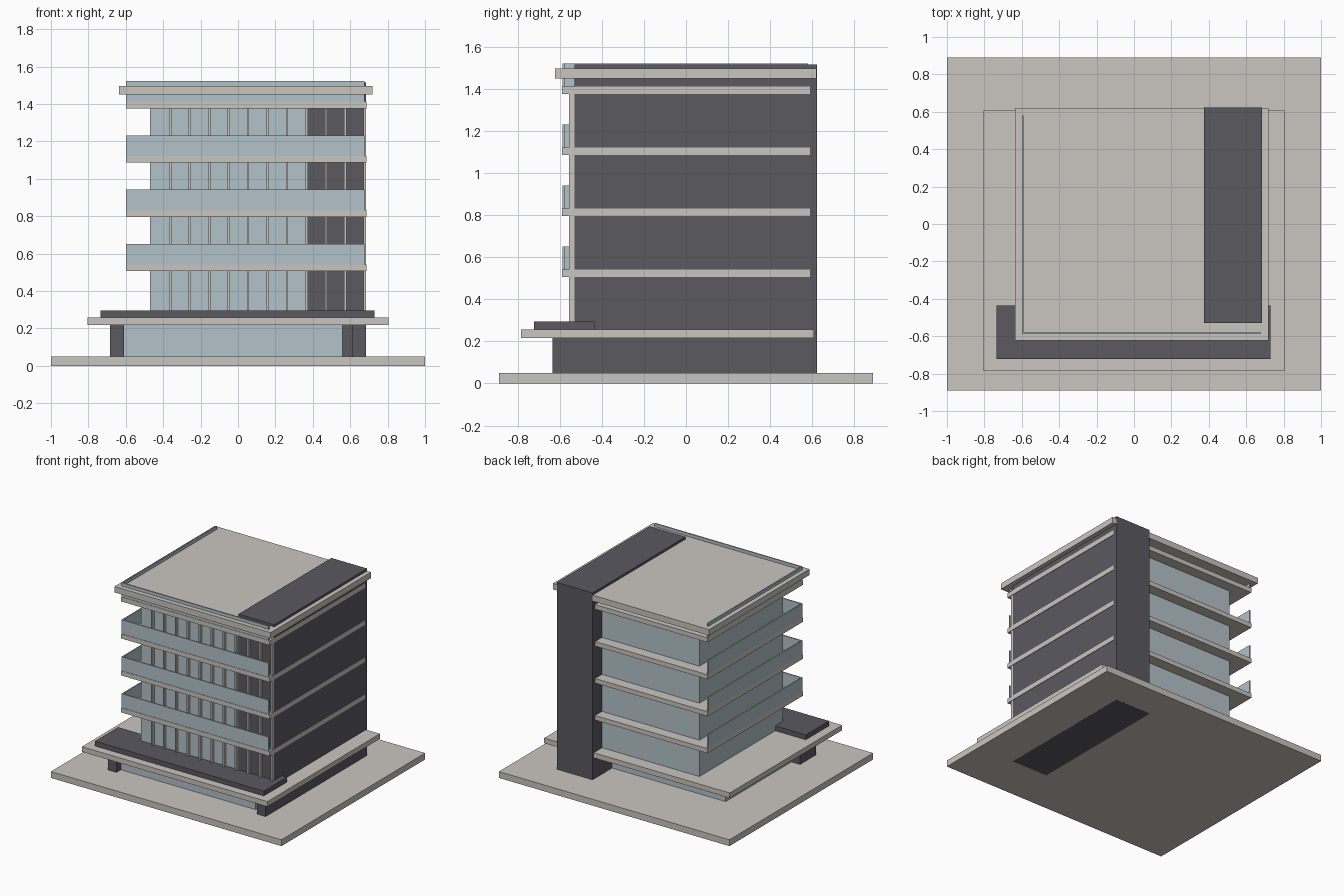
import bpy

cube = bpy.data.objects.get("Cube")
if cube:
    bpy.data.objects.remove(cube, do_unlink=True)


def material(name, colour):
    m = bpy.data.materials.new(name)
    m.use_nodes = True
    m.diffuse_color = (*colour, 1)
    m.node_tree.nodes["Principled BSDF"].inputs["Base Color"].default_value = (*colour, 1)
    return m


stone = material("pale stone", (0.59, 0.56, 0.52))
glass = material("blue grey glass", (0.45, 0.54, 0.59))
dark = material("dark cladding", (0.103, 0.1, 0.118))


def box(name, mat, x, y, z):
    """Axis-aligned box from (min, max) pairs."""
    corners = [(a, b, c) for a in x for b in y for c in z]
    faces = [(0, 1, 3, 2), (4, 6, 7, 5), (0, 4, 5, 1),
             (2, 3, 7, 6), (0, 2, 6, 4), (1, 5, 7, 3)]
    mesh = bpy.data.meshes.new(name)
    mesh.from_pydata(corners, [], faces)
    mesh.materials.append(mat)
    obj = bpy.data.objects.new(name, mesh)
    bpy.context.collection.objects.link(obj)
    return obj


# Site and dark service core, which reaches the underside of the plinth
box("plinth", stone, (-1, 1), (-0.89, 0.89), (0, 0.05))
box("service_core", dark, (0.375, 0.685), (-0.53, 0.622), (-0.0005, 1.515))

# Ground floor
box("ground_floor_glazing", glass, (-0.61, 0.56), (-0.58, 0.38), (0.05, 0.217))
for side, x in (("right", (-0.685, -0.61)), ("left", (0.61, 0.684))):
    box(side + "_entrance_pier", dark, x, (-0.635, -0.435), (0.05, 0.217))
box("ground_floor_slab", stone, (-0.805, 0.805), (-0.785, 0.608), (0.217, 0.257))
box("entrance_canopy", dark, (-0.735, 0.73), (-0.722, -0.435), (0.257, 0.295))

# Upper floors
box("upper_glazing", glass, (-0.47, 0.375), (-0.529, 0.505), (0.257, 1.45))

# Balcony slabs with front and side balustrades
for i in range(4):
    z = 0.506 + i * 0.29
    label = "_" + str(i + 1)
    box("balcony_slab" + label, stone, (-0.6, 0.688), (-0.59, 0.59), (z, z + 0.036))
    rail = (z + 0.036, z + 0.146)
    box("front_balustrade" + label, glass, (-0.59, 0.676), (-0.587, -0.577), rail)
    box("side_balustrade" + label, glass, (-0.6, -0.59), (-0.587, 0.58), rail)

# Vertical facade fins
for i in range(11):
    x = -0.362 + i * 0.104
    box("facade_fin_" + str(i + 1), stone, (x - 0.006, x + 0.006),
        (-0.555, -0.525), (0.257, 1.385))

# Roof
box("roof_slab", stone, (-0.635, 0.72), (-0.623, 0.62), (1.45, 1.497))
